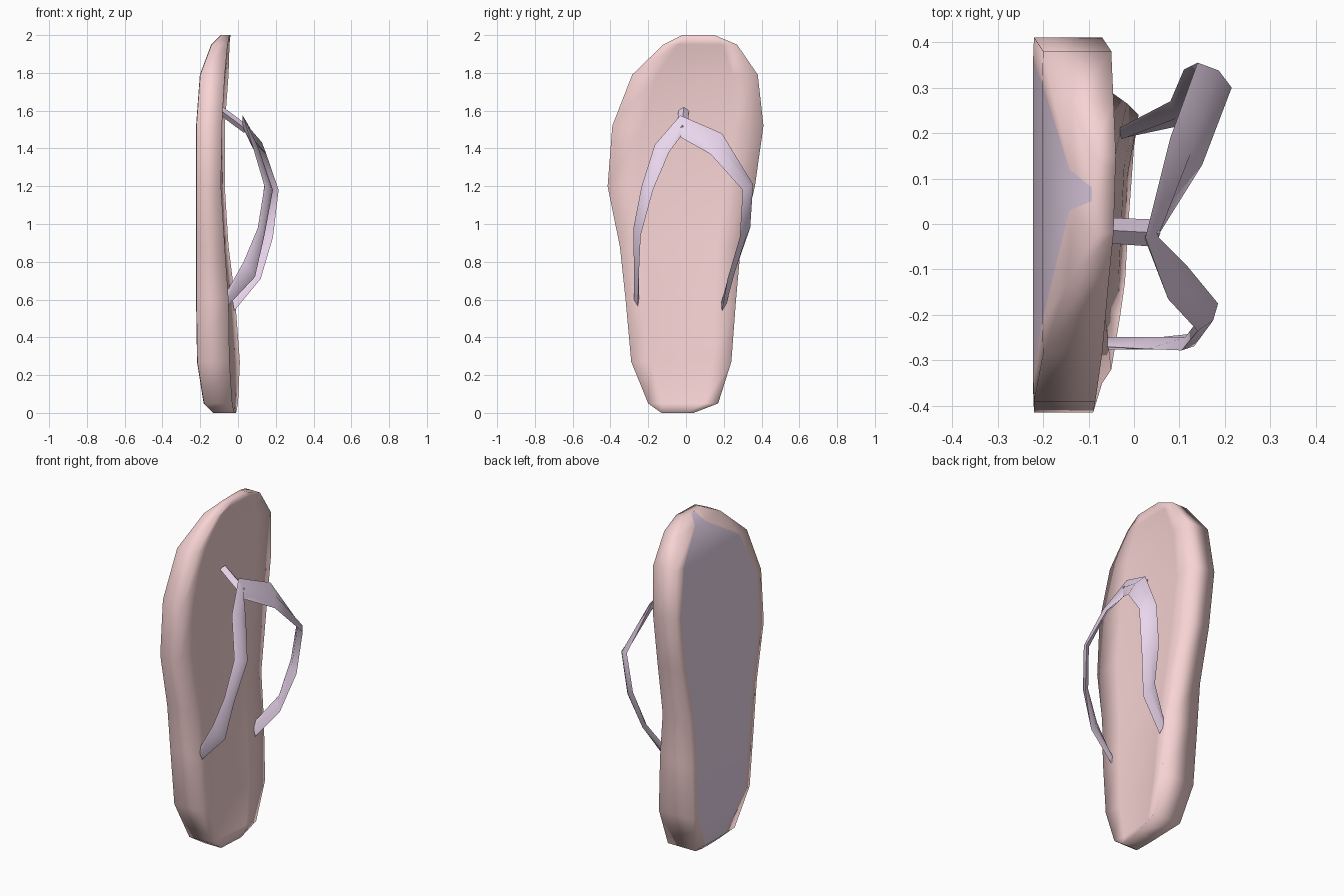
import bpy, bmesh
from mathutils import Vector

if "Cube" in bpy.data.objects:
    bpy.data.objects.remove(bpy.data.objects["Cube"])


def material(name, color):
    m = bpy.data.materials.new(name)
    m.diffuse_color = (*color, 1)
    m.use_nodes = True
    m.node_tree.nodes["Principled BSDF"].inputs["Base Color"].default_value = m.diffuse_color
    return m


PINK = material("pink", (0.93, 0.65, 0.65))
LILAC = material("lilac", (0.82, 0.67, 0.84))


def loft(name, sections, mats, lilac_strip=None):
    """Join closed cross-sections into a capped smooth skin."""
    bm = bmesh.new()
    rings = [[bm.verts.new(p) for p in s] for s in sections]
    n = len(rings[0])
    for a, b in zip(rings, rings[1:]):
        for i in range(n):
            j = (i + 1) % n
            f = bm.faces.new((a[i], a[j], b[j], b[i]))
            if i == lilac_strip:
                f.material_index = 1
    bm.faces.new(rings[0][::-1])
    bm.faces.new(rings[-1])
    bmesh.ops.recalc_face_normals(bm, faces=bm.faces)
    for f in bm.faces:
        f.smooth = True
    for e in bm.edges:
        if len({f.material_index for f in e.link_faces}) > 1:
            e.smooth = False
    me = bpy.data.meshes.new(name)
    bm.to_mesh(me)
    bm.free()
    for m in mats:
        me.materials.append(m)
    ob = bpy.data.objects.new(name, me)
    bpy.context.collection.objects.link(ob)
    return ob


# Sole: z, left y, right y, back x, front x left, front x right, dish, tread inset
ROWS = [
    (0.00, -0.13, 0.04, -0.13, -0.02, -0.01, 0.00, 0.05),
    (0.05, -0.20, 0.17, -0.18, -0.03, 0.00, 0.01, 0.09),
    (0.27, -0.29, 0.24, -0.215, -0.045, 0.01, 0.02, 0.05),
    (0.60, -0.32, 0.265, -0.22, -0.05, -0.015, 0.02, 0.05),
    (0.88, -0.35, 0.29, -0.22, -0.07, -0.05, 0.015, 0.05),
    (1.20, -0.415, 0.365, -0.22, -0.09, -0.07, 0.01, 0.05),
    (1.52, -0.39, 0.41, -0.22, -0.085, -0.07, 0.015, 0.05),
    (1.79, -0.285, 0.38, -0.20, -0.07, -0.05, 0.015, 0.07),
    (1.95, -0.12, 0.27, -0.14, -0.055, -0.045, 0.005, 0.15),
    (2.00, -0.02, 0.15, -0.09, -0.045, -0.04, 0.00, 0.07),
]
sections = []
for z, l, r, xb, xl, xr, dish, inset in ROWS:
    w = r - l
    sections.append([
        (xb, l, z), (xl, l, z),
        (xl * .8 + xr * .2 - dish, l + .2 * w, z),
        (xl * .2 + xr * .8 - dish, l + .8 * w, z),
        (xr, r, z), (xb, r, z),
        (xb - .002, r - inset, z), (xb - .002, l + inset, z)])
loft("sole", sections, [PINK, LILAC], lilac_strip=6)


# Straps: each station is a pair of edge points with a thin lens section
def strap(name, stations, half=0.014):
    pairs = [(Vector(a), Vector(b)) for a, b in stations]
    mids = [(a + b) / 2 for a, b in pairs]
    secs = []
    for i, (a, b) in enumerate(pairs):
        along = mids[min(i + 1, len(mids) - 1)] - mids[max(i - 1, 0)]
        n = along.cross(b - a).normalized() * half
        secs.append([a, mids[i] + n, b, mids[i] - n])
    ob = loft(name, secs, [LILAC])
    bpy.ops.object.select_all(action='DESELECT')
    ob.select_set(True)
    bpy.context.view_layer.objects.active = ob
    bpy.ops.object.shade_smooth_by_angle(angle=1.0)


JOINT = ((0.025, -0.03, 1.575), (0.05, -0.03, 1.46))
strap("right_strap", [
    JOINT,
    ((0.08, 0.19, 1.48), (0.15, 0.13, 1.37)),
    ((0.14, 0.355, 1.21), (0.215, 0.30, 1.18)),
    ((0.11, 0.34, 0.98), (0.185, 0.285, 0.93)),
    ((0.08, 0.27, 0.78), (0.12, 0.22, 0.71)),
    ((-0.035, 0.21, 0.62), (-0.02, 0.19, 0.54))])
strap("left_strap", [
    JOINT,
    ((0.075, -0.165, 1.42), (0.115, -0.09, 1.38)),
    ((0.14, -0.235, 1.20), (0.185, -0.175, 1.18)),
    ((0.105, -0.278, 0.98), (0.14, -0.24, 0.94)),
    ((0.03, -0.275, 0.80), (0.09, -0.25, 0.72)),
    ((-0.06, -0.27, 0.64), (-0.06, -0.255, 0.56))])
# Toe post
strap("toe_post", [
    ((-0.09, -0.04, 1.60), (-0.09, 0.015, 1.60)),
    ((0.045, -0.05, 1.50), (0.045, 0.01, 1.50))], half=0.022)
